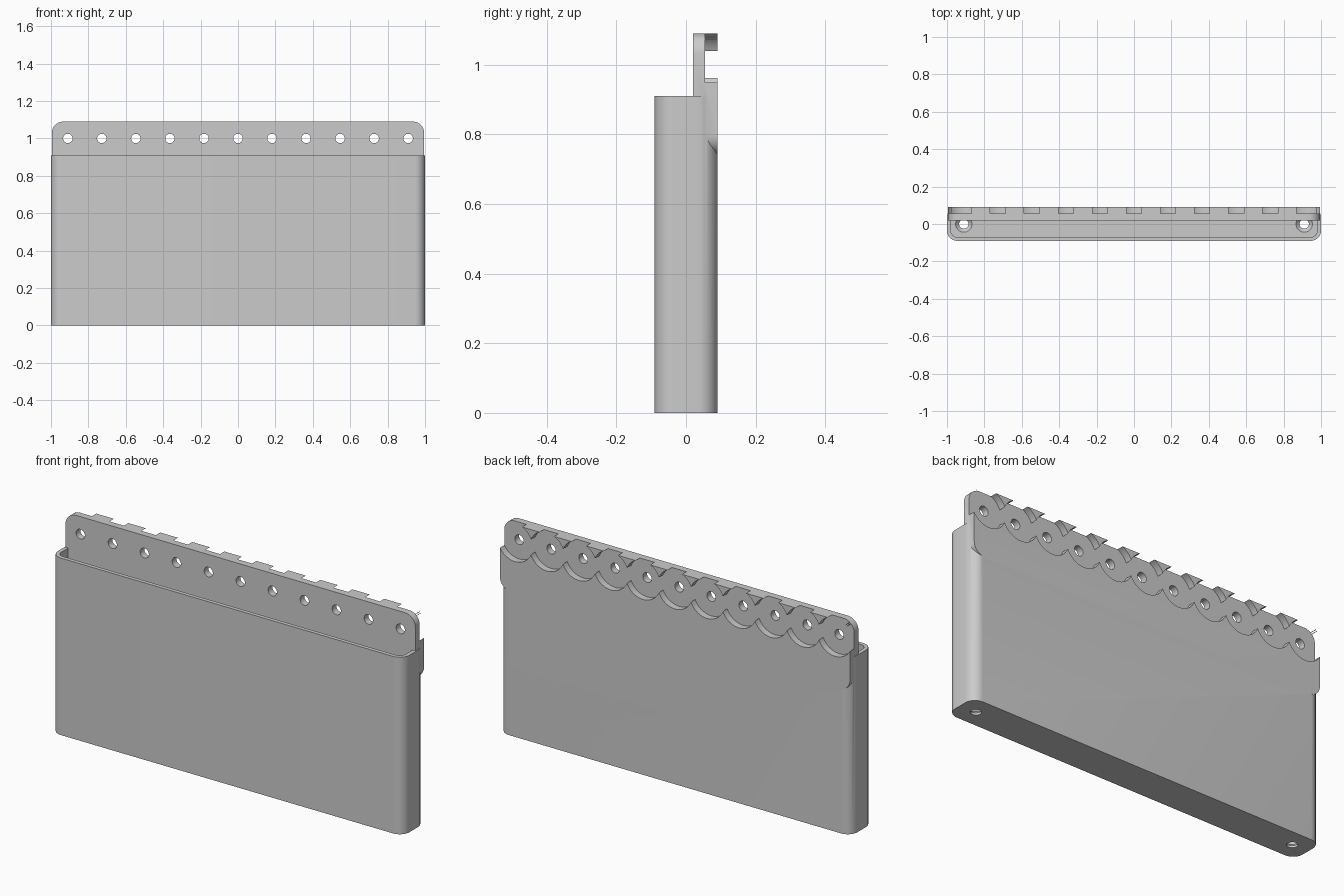
import bpy
import math

cube = bpy.data.objects.get("Cube")
if cube:
    bpy.data.objects.remove(cube, do_unlink=True)

grey = bpy.data.materials.new("light grey plastic")
grey.use_nodes = True
colour = (0.6, 0.6, 0.6, 1)
grey.diffuse_color = colour
grey.node_tree.nodes["Principled BSDF"].inputs["Base Color"].default_value = colour


def rounded_rect(x, low, high, radius, steps=10):
    """Outline of a rounded rectangle spanning -x..x and low..high."""
    corners = [(x - radius, high - radius), (radius - x, high - radius),
               (radius - x, low + radius), (x - radius, low + radius)]
    points = []
    for quarter, (cx, cy) in enumerate(corners):
        for i in range(steps + 1):
            a = math.pi / 2 * (quarter + i / steps)
            points.append((cx + radius * math.cos(a), cy + radius * math.sin(a)))
    return points


def prism(name, outline, start, end, upright=False):
    """Extrude an outline along z, or along y when it stands upright."""
    n = len(outline)
    verts = [(u, d, v) if upright else (u, v, d)
             for d in (start, end) for u, v in outline]
    faces = [tuple(reversed(range(n))), tuple(range(n, 2 * n))]
    faces += [(i, (i + 1) % n, (i + 1) % n + n, i + n) for i in range(n)]
    if upright:
        faces = [tuple(reversed(f)) for f in faces]
    mesh = bpy.data.meshes.new(name)
    mesh.from_pydata(verts, [], faces)
    obj = bpy.data.objects.new(name, mesh)
    bpy.context.collection.objects.link(obj)
    mesh.materials.append(grey)
    return obj


def cone(name, location, lower, upper, depth, turn=0, sides=32):
    bpy.ops.mesh.primitive_cone_add(vertices=sides, radius1=lower, radius2=upper, depth=depth,
                                    location=location, rotation=(turn, 0, 0))
    obj = bpy.context.object
    obj.name = name
    obj.data.materials.append(grey)
    return obj


def combine(target, tool, operation):
    """Apply a boolean and discard the tool."""
    tool.hide_render = True
    mod = target.modifiers.new(operation, "BOOLEAN")
    mod.operation = operation
    mod.solver = "EXACT"
    mod.object = tool
    bpy.context.view_layer.objects.active = target
    bpy.ops.object.modifier_apply(modifier=mod.name)
    bpy.data.objects.remove(tool, do_unlink=True)


# Hollow bin with rounded corners
bin_body = prism("wall_bin", rounded_rect(1, -0.09, 0.09, 0.055), 0, 0.91)
combine(bin_body, prism("cavity", rounded_rect(0.98, -0.07, 0.07, 0.035), 0.03, 1.2), "DIFFERENCE")

# Mounting plate fused into the back wall
plate = prism("mounting_plate", rounded_rect(0.995, 0.74, 1.09, 0.06), 0.02, 0.09, True)
combine(bin_body, plate, "UNION")

# Row of round recesses and screw holes through the plate
pitch = 0.182
for i in range(-5, 6):
    x = i * pitch
    recess = cone("recess", (x, 0.105, 1), 0.099, 0.099, 0.1, math.pi / 2, 64)
    combine(bin_body, recess, "DIFFERENCE")
    hole = cone("screw_hole", (x, 0.05, 1), 0.025, 0.025, 0.2, math.pi / 2)
    combine(bin_body, hole, "DIFFERENCE")

# Countersunk holes in the floor
for side in (-1, 1):
    x = side * 5 * pitch
    combine(bin_body, cone("floor_hole", (x, 0, 0), 0.025, 0.025, 0.2), "DIFFERENCE")
    combine(bin_body, cone("countersink", (x, 0, 0.021), 0.025, 0.045, 0.02), "DIFFERENCE")

bpy.ops.object.select_all(action="DESELECT")
bin_body.select_set(True)
bpy.context.view_layer.objects.active = bin_body
bpy.ops.object.shade_smooth_by_angle(angle=math.radians(30))
